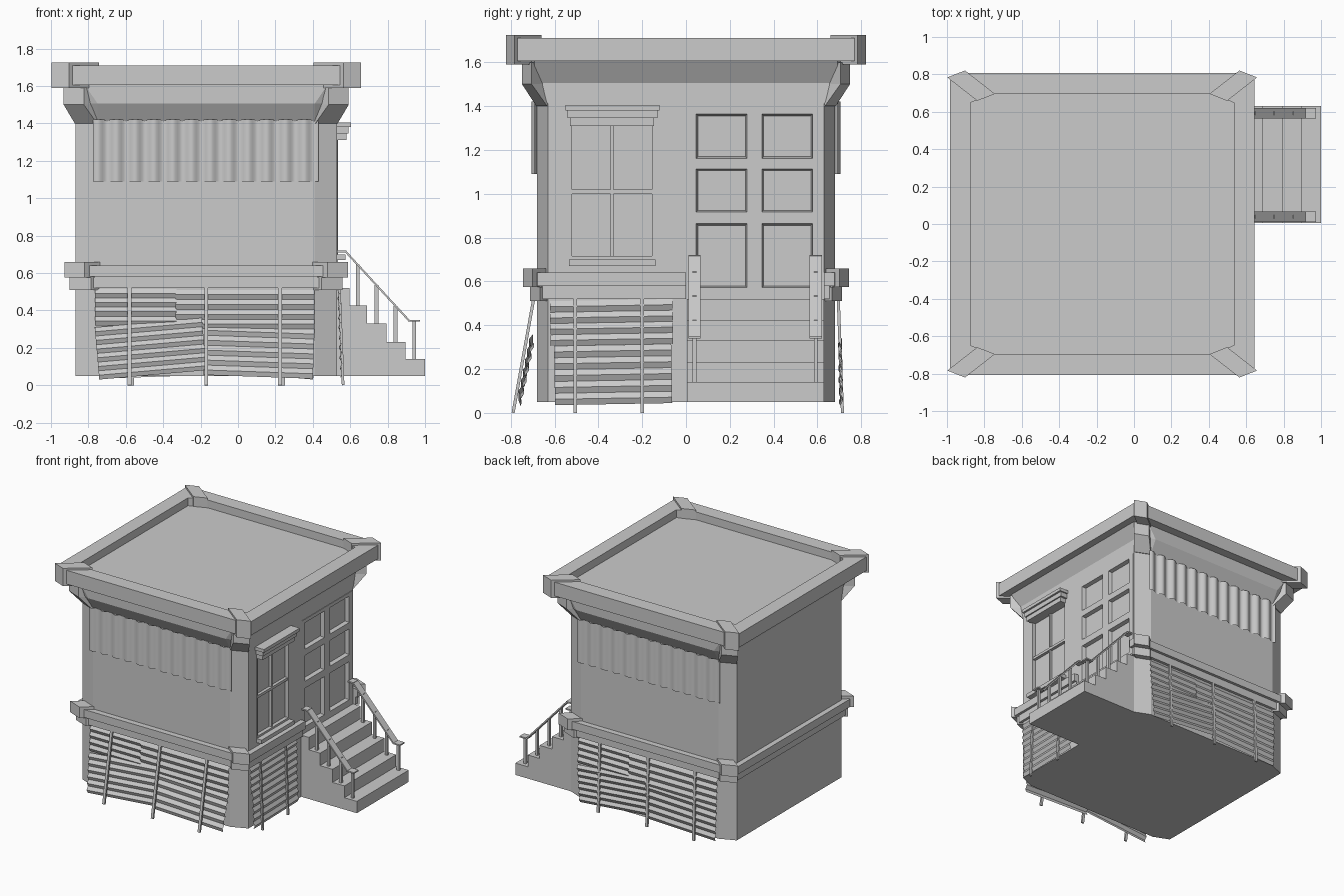
import bpy, bmesh, math
from mathutils import Matrix, Vector

if "Cube" in bpy.data.objects:
    bpy.data.objects.remove(bpy.data.objects["Cube"])

CX = -0.17  # centre of the building in x
WALL = 0.53  # entrance wall face

grey = bpy.data.materials.new("light_grey")
grey.use_nodes = True
grey.diffuse_color = (0.6, 0.6, 0.6, 1)
grey.node_tree.nodes["Principled BSDF"].inputs["Base Color"].default_value = (0.6, 0.6, 0.6, 1)


def finish(name, bm):
    bmesh.ops.recalc_face_normals(bm, faces=bm.faces)
    mesh = bpy.data.meshes.new(name)
    bm.to_mesh(mesh)
    bm.free()
    mesh.materials.append(grey)
    obj = bpy.data.objects.new(name, mesh)
    bpy.context.collection.objects.link(obj)
    return obj


def loft(name, rings):
    """Skin a stack of point loops and cap both ends."""
    bm = bmesh.new()
    loops = [[bm.verts.new(p) for p in ring] for ring in rings]
    n = len(loops[0])
    for a, b in zip(loops, loops[1:]):
        for i in range(n):
            j = (i + 1) % n
            bm.faces.new((a[i], a[j], b[j], b[i]))
    bm.faces.new(loops[0][::-1])
    bm.faces.new(loops[-1])
    return finish(name, bm)


def box(name, x0, x1, y0, y1, z0, z1):
    return loft(name, [[(x0, y0, z), (x1, y0, z), (x1, y1, z), (x0, y1, z)] for z in (z0, z1)])


def beam(name, a, b, w, t):
    """Rectangular bar between two points; w is the width across."""
    a, b = Vector(a), Vector(b)
    d = (b - a).normalized()
    side = Vector((0, 1, 0)) if abs(d.y) < 0.5 and abs(d.x) > 0.01 else Vector((1, 0, 0))
    up = d.cross(side).normalized()
    corners = [(-w, -t), (w, -t), (w, t), (-w, t)]
    return loft(name, [[p + side * u / 2 + up * v / 2 for u, v in corners] for p in (a, b)])


def chamfer(dx, dy):
    """The two ends of the cut corner, in the +x +y quarter."""
    return (0.70 + dx, 0.63 + 1.2 * dy), (0.58 + 1.2 * dx, 0.68 + 1.1 * dy)


def ring(dx, dy, z):
    (ax, ay), (bx, by) = chamfer(dx, dy)
    pts = [(ax, ay), (bx, by), (-bx, by), (-ax, ay), (-ax, -ay), (-bx, -by), (bx, -by), (ax, -ay)]
    return [(CX + x, y, z) for x, y in pts]


def corner_caps(name, levels, reach):
    for sx, tx in ((1, "left"), (-1, "right")):
        for sy, ty in ((1, "back"), (-1, "front")):
            rings = []
            for d, z in levels:
                (ax, ay), (bx, by) = chamfer(d, d)
                ix, iy = reach * 0.16, reach * 0.125
                quad = [(ax, ay), (bx, by), (bx - ix, by - iy), (ax - ix, ay - iy)]
                rings.append([(CX + sx * x, sy * y, z) for x, y in quad])
            loft(f"{name}_{ty}_{tx}", rings)


def cut(target, cutters):
    for c in cutters:
        m = target.modifiers.new("cut", "BOOLEAN")
        m.object, m.operation, m.solver = c, "DIFFERENCE", "EXACT"
        bpy.context.view_layer.objects.active = target
        bpy.ops.object.modifier_apply(modifier=m.name)
        bpy.data.objects.remove(c)


# Main body with flared cornice, cut for the door and window
body = loft("body", [ring(0, 0, 0.05), ring(0, 0, 1.41), ring(0, 0.05, 1.505), ring(0.06, 0.052, 1.61)])
cut(body, [box("door_cutter", 0.49, 0.7, 0.012, 0.625, 0.55, 1.39),
           box("window_cutter", 0.505, 0.7, -0.53, -0.145, 0.70, 1.34)])

# Roof slab with sunken top
loft("roof", [ring(0.115, 0.115, 1.605), ring(0.115, 0.115, 1.71),
              ring(0.005, 0.015, 1.71), ring(0.005, 0.015, 1.65)])
corner_caps("roof_corner", [(0.128, 1.59), (0.128, 1.725)], 1)
corner_caps("cornice_corner", [(0.003, 1.40), (0.062, 1.5), (0.062, 1.6)], 0.9)

# Ledge around the middle, stopping at the stairs
ledge = loft("ledge", [ring(0.02, 0.02, 0.52), ring(0.02, 0.02, 0.58), ring(0.04, 0.04, 0.58), ring(0.04, 0.04, 0.64)])
cut(ledge, [box("ledge_cutter", 0.45, 0.7, 0.0, 0.63, 0.45, 0.8)])
corner_caps("ledge_corner", [(0.058, 0.575), (0.058, 0.66)], 0.6)
corner_caps("ledge_corner_lower", [(0.03, 0.51), (0.03, 0.575)], 0.6)

# Door with six sunken panels that narrow inward
door = box("door", 0.47, WALL + 0.004, 0.012, 0.625, 0.55, 1.39)
panels = []
for y0, y1 in ((0.04, 0.285), (0.34, 0.585)):
    for z0, z1 in ((0.565, 0.87), (0.91, 1.12), (1.155, 1.37)):
        rings = []
        for x, g in ((0.60, -0.01), (0.505, 0.014)):
            rings.append([(x, y0 + g, z0 + g), (x, y1 - g, z0 + g), (x, y1 - g, z1 - g), (x, y0 + g, z1 - g)])
        panels.append(loft("panel_cutter", rings))
cut(door, panels)

# Window frame, bars, sill and stepped lintel
for nm, y0, y1, z0, z1, x in (
        ("window_jamb_front", -0.535, -0.52, 0.70, 1.34, 0.533), ("window_jamb_back", -0.155, -0.14, 0.70, 1.34, 0.533),
        ("window_head", -0.52, -0.155, 1.31, 1.34, 0.533), ("window_foot", -0.52, -0.155, 0.70, 0.715, 0.533),
        ("window_bar_upright", -0.345, -0.33, 0.70, 1.34, 0.523), ("window_bar_middle", -0.52, -0.155, 1.00, 1.02, 0.528),
        ("window_sill", -0.535, -0.14, 0.67, 0.70, 0.575), ("lintel_lower", -0.53, -0.145, 1.31, 1.345, 0.58),
        ("lintel_middle", -0.54, -0.13, 1.345, 1.38, 0.59), ("lintel_upper", -0.55, -0.12, 1.38, 1.405, 0.605)):
    box(nm, 0.49, x, y0, y1, z0, z1)

# Staircase as one stepped profile
steps = [(0.595, 0.52), (0.69, 0.425), (0.795, 0.33), (0.895, 0.23), (1.0, 0.14)]
outline = [(0.5, 0.05), (0.5, 0.52)]
last = 0.5
for x, z in steps:
    outline += [(last, z), (x, z)] if last > 0.5 else [(x, z)]
    last = x
outline.append((1.0, 0.05))
loft("stairs", [[(x, y, z) for x, z in outline] for y in (0.005, 0.63)])

# Handrails with posts
for side, y in (("front", 0.038), ("back", 0.592)):
    beam(f"handrail_top_{side}", (0.53, y, 0.715), (0.58, y, 0.715), 0.055, 0.01)
    beam(f"handrail_{side}", (0.575, y, 0.715), (0.915, y, 0.345), 0.055, 0.01)
    beam(f"handrail_end_{side}", (0.91, y, 0.345), (0.972, y, 0.345), 0.055, 0.01)
    for i, (x, z) in enumerate(((0.64, 0.42), (0.74, 0.325), (0.842, 0.225), (0.942, 0.135))):
        top = max(0.345, 0.715 - (x - 0.575) * 1.09)
        box(f"rail_post_{side}_{i + 1}", x - 0.01, x + 0.01, y - 0.009, y + 0.009, z, top)


def sheet(name, place, u0, u1, z0, z1, tilt, top, bottom):
    """Zigzag metal sheet, leaning outward and turned by tilt degrees."""
    n = 2 * round((z1 - z0) / 0.05)
    turn = Matrix.Rotation(math.radians(-tilt), 4, "Y")
    mid = Vector(((u0 + u1) / 2, 0, (z0 + z1) / 2))
    bm = bmesh.new()
    rows = []
    for i in range(n + 1):
        f = i / n
        out = top + (bottom - top) * f + (0.008 if i % 2 else -0.006)
        row = [Vector((u, -out, z1 + (z0 - z1) * f)) for u in (u0, u1)]
        rows.append([bm.verts.new(place @ (turn @ (p - mid) + mid)) for p in row])
    for a, b in zip(rows, rows[1:]):
        bm.faces.new((a[0], a[1], b[1], b[0]))
    return finish(name, bm)


def awning(name, place):
    """Upright ribbed shutter under the cornice."""
    n, per = 12, 8
    bm = bmesh.new()
    cols = []
    for i in range(n * per + 1):
        u = -0.605 + 1.205 * i / (n * per)
        out = 0.692 + 0.012 * math.sin(2 * math.pi * i / per)
        cols.append([bm.verts.new(place @ Vector((u, -out, z))) for z in (1.09, 1.42)])
    for a, b in zip(cols, cols[1:]):
        bm.faces.new((a[0], b[0], b[1], a[1]))
    obj = finish(name, bm)
    bpy.ops.object.select_all(action="DESELECT")
    obj.select_set(True)
    bpy.context.view_layer.objects.active = obj
    bpy.ops.object.shade_smooth_by_angle(angle=math.radians(40))


def side_frame(degrees):
    return Matrix.Translation((CX, 0, 0)) @ Matrix.Rotation(math.radians(degrees), 4, "Z")


# Front and back: shutter, patched skirt and leaning props
for side, angle, foot in (("front", 0, 0.795), ("back", 180, 0.72)):
    place = side_frame(angle)
    awning(f"shutter_{side}", place)
    low = foot - 0.012 if side == "back" else 0.76
    sheet(f"skirt_upper_short_{side}", place, -0.595, -0.16, 0.32, 0.515, 0, 0.688, 0.70)
    sheet(f"skirt_upper_long_{side}", place, -0.165, 0.58, 0.30, 0.51, 0, 0.691, 0.703)
    sheet(f"skirt_lower_tilted_{side}", place, -0.585, -0.01, 0.055, 0.335, 5, 0.704, low)
    sheet(f"skirt_lower_{side}", place, -0.01, 0.575, 0.045, 0.31, -2, 0.70, low - 0.004)
    for i, u in enumerate((-0.41, 0.0, 0.395)):
        prop = beam(f"prop_{side}_{i + 1}", (u, -0.695, 0.52), (u, 0.006 - foot, 0), 0.02, 0.014)
        prop.matrix_world = place

# Skirt beside the stairs
place = side_frame(90)
sheet("skirt_upper_entrance", place, -0.62, -0.06, 0.31, 0.515, 1, 0.707, 0.713)
sheet("skirt_lower_entrance", place, -0.60, -0.065, 0.04, 0.31, 1, 0.713, 0.723)
for i, u in enumerate((-0.505, -0.2)):
    prop = beam(f"prop_entrance_{i + 1}", (u, -0.712, 0.52), (u, -0.732, 0), 0.016, 0.014)
    prop.matrix_world = place
